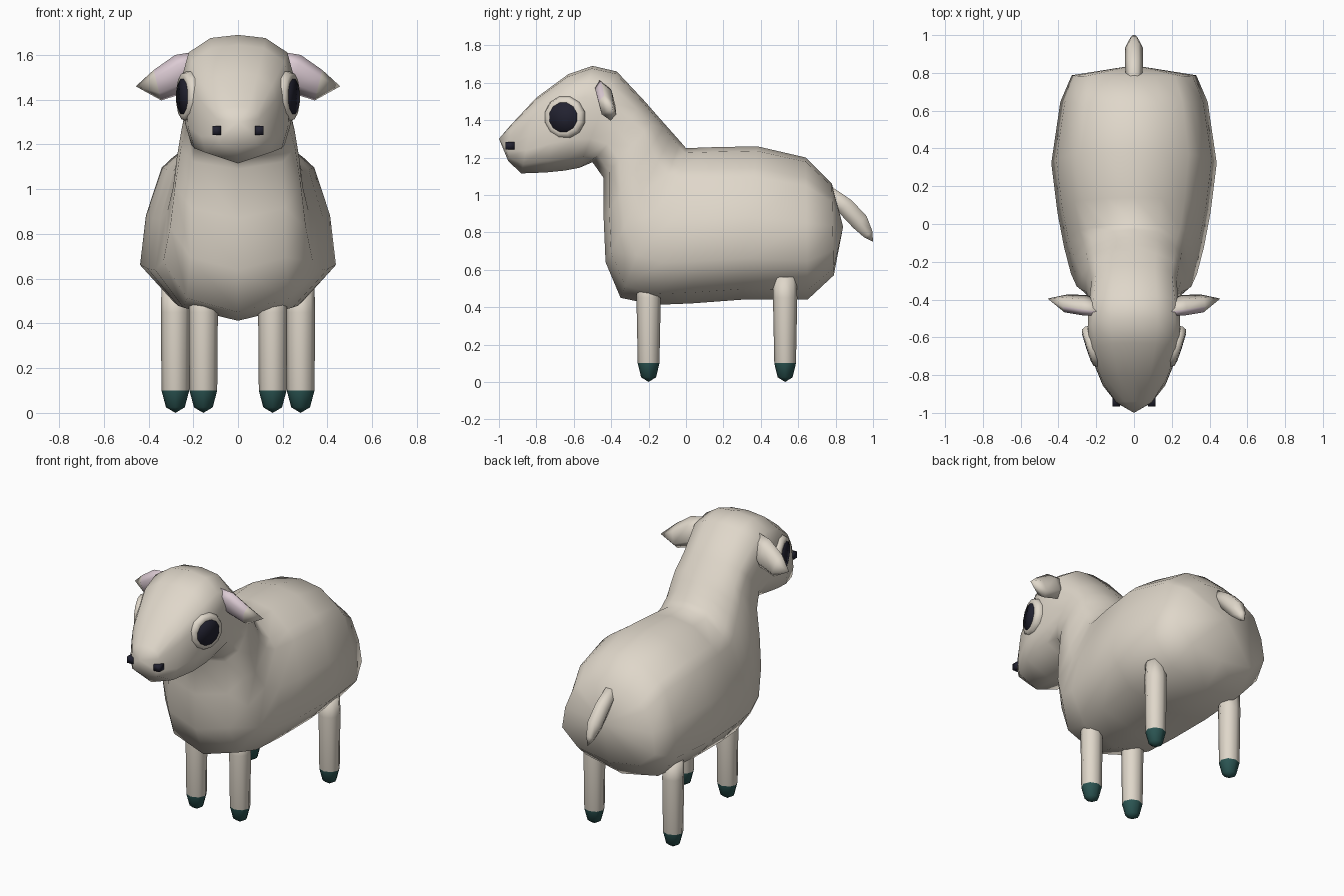
import bpy, bmesh, math
from mathutils import Vector

cube = bpy.data.objects.get("Cube")
if cube:
    bpy.data.objects.remove(cube)


def material(name, rgb):
    m = bpy.data.materials.new(name)
    m.use_nodes = True
    col = (*rgb, 1.0)
    m.diffuse_color = col
    bsdf = next(n for n in m.node_tree.nodes if n.type == 'BSDF_PRINCIPLED')
    bsdf.inputs["Base Color"].default_value = col
    bsdf.inputs["Roughness"].default_value = 0.8
    return m


WOOL = material("cream_wool", (0.74, 0.68, 0.59))
PINK = material("pale_pink", (0.72, 0.60, 0.66))
DARK = material("dark_navy", (0.016, 0.016, 0.03))
HOOF = material("dark_teal", (0.024, 0.09, 0.085))


def loft(name, rings, start=None, end=None, mats=(WOOL,), rule=None):
    """Skin closed rings of equal length, with optional pole points at the ends."""
    bm = bmesh.new()
    loops = [[bm.verts.new(p) for p in r] for r in rings]
    n = len(loops[0])
    for a, b in zip(loops, loops[1:]):
        for i in range(n):
            bm.faces.new((a[i], a[(i + 1) % n], b[(i + 1) % n], b[i]))
    for pole, loop in ((start, loops[0]), (end, loops[-1])):
        if pole is not None:
            v = bm.verts.new(pole)
            for i in range(n):
                bm.faces.new((loop[i], loop[(i + 1) % n], v))
        else:
            bm.faces.new(loop)
    bmesh.ops.recalc_face_normals(bm, faces=bm.faces)
    bm.normal_update()
    for f in bm.faces:
        f.smooth = True
        if rule:
            f.material_index = rule(f)
    me = bpy.data.meshes.new(name)
    bm.to_mesh(me)
    bm.free()
    for m in mats:
        me.materials.append(m)
    ob = bpy.data.objects.new(name, me)
    bpy.context.collection.objects.link(ob)
    return ob


def ellipse(c, u, v, n, phase=0.0):
    """Ring around c with half axes u and v."""
    c, u, v = Vector(c), Vector(u), Vector(v)
    return [c + u * math.cos(phase + 2 * math.pi * i / n)
            + v * math.sin(phase + 2 * math.pi * i / n) for i in range(n)]


# Half cross-sections (width, height) from top to bottom: pear body and boxy head
PEAR = [(0, 1), (.36, .97), (.66, .86), (.78, .80), (.94, .54), (1, .27), (.66, .07), (0, 0)]
BOXY = [(0, 1), (.50, .975), (.90, .86), (1, .70), (1, .50), (.97, .30), (.85, .12), (0, 0)]


def section(ty, tz, by, bz, w, k):
    """Ring between a top and a bottom point; k blends pear into boxy."""
    half = []
    for (px, pt), (qx, qt) in zip(PEAR, BOXY):
        x, t = px + (qx - px) * k, pt + (qt - pt) * k
        half.append((x * w, by + (ty - by) * t, bz + (tz - bz) * t))
    return half + [(-x, y, z) for x, y, z in half[-2:0:-1]]


# Body, neck and head in one skin: top y, top z, bottom y, bottom z, half width, blend
SPINE = [
    (.78, 1.06, .79, .57, .33, 0),
    (.64, 1.20, .65, .44, .39, 0),
    (.38, 1.26, .30, .44, .438, 0),
    (.14, 1.255, .03, .42, .405, 0),
    (.00, 1.25, -.17, .412, .37, 0),
    (-.03, 1.285, -.35, .45, .335, .1),
    (-.07, 1.33, -.43, .64, .305, .2),
    (-.11, 1.375, -.44, .87, .285, .4),
    (-.15, 1.42, -.44, 1.09, .26, .6),
    (-.22, 1.50, -.50, 1.175, .235, .8),
    (-.37, 1.66, -.57, 1.145, .24, 1),
    (-.50, 1.69, -.65, 1.13, .245, 1),
    (-.63, 1.645, -.75, 1.12, .23, 1),
    (-.80, 1.52, -.88, 1.115, .17, 1),
    (-.94, 1.37, -.95, 1.18, .095, 1),
]
loft("body_and_head", [section(*s) for s in SPINE], start=(0, .84, .83), end=(0, -1.0, 1.30))

# Tail: flattened tube hanging back and down
N = Vector((0, .75, .66))
loft("tail", [ellipse((0, y, z), (w, 0, 0), N * d, 6) for y, z, w, d in
              ((.74, 1.03, .04, .04), (.85, .94, .048, .055), (.93, .855, .048, .055), (.975, .79, .026, .032))],
     end=(0, 1.0, .75))


def leg(name, x, y):
    """Straight leg with a tapered hoof below z = 0.1."""
    prof = [(.56, .062, .062), (.45, .065, .065), (.10, .062, .058), (.025, .042, .040)]
    loft(name, [ellipse((x, y, z), (rx, 0, 0), (0, ry, 0), 8) for z, rx, ry in prof],
         end=(x, y, 0), mats=(WOOL, HOOF),
         rule=lambda f: 1 if f.calc_center_median().z < .1 else 0)


for s, side in ((1, "left"), (-1, "right")):
    leg("front_leg_" + side, s * .155, -.20)
    leg("hind_leg_" + side, s * .28, .53)

    # Ear: drooping leaf, pink on the forward face
    ear = [(.18, -.45, 1.56, .055, .035), (.26, -.43, 1.515, .085, .05), (.36, -.42, 1.465, .068, .045)]
    loft("ear_" + side,
         [ellipse((s * x, y, z), (s * .25 * h, -.25 * h, h), (0, d, 0), 6) for x, y, z, h, d in ear],
         end=(s * .457, -.395, 1.46), mats=(WOOL, PINK),
         rule=lambda f: 1 if f.normal.y < -.45 and abs(f.calc_center_median().x) < .36
         and len(f.verts) == 4 else 0)

    # Eye: rounded lid ring with a dark pupil disc
    a = math.radians(18)
    axis = Vector((s * math.cos(a), -math.sin(a), 0))
    u = Vector((s * math.sin(a), math.cos(a), 0))
    c = Vector((s * .228, -.65, 1.415))

    def disc(r, h):
        return ellipse(c + axis * h, u * r, (0, 0, r), 12, math.pi / 12)

    loft("eyelid_" + side, [disc(.105, -.07), disc(.115, -.005), disc(.105, .018), disc(.084, .022)],
         end=c + axis * .018)
    loft("pupil_" + side, [disc(.082, .017), disc(.080, .024)], end=c + axis * .026, mats=(DARK,))

    # Nostril: small dark block
    nose = [ellipse((s * .095, y, 1.262), (.028, 0, 0), (0, 0, .028), 4, math.pi / 4) for y in (-.965, -.915)]
    loft("nostril_" + side, nose, mats=(DARK,))
